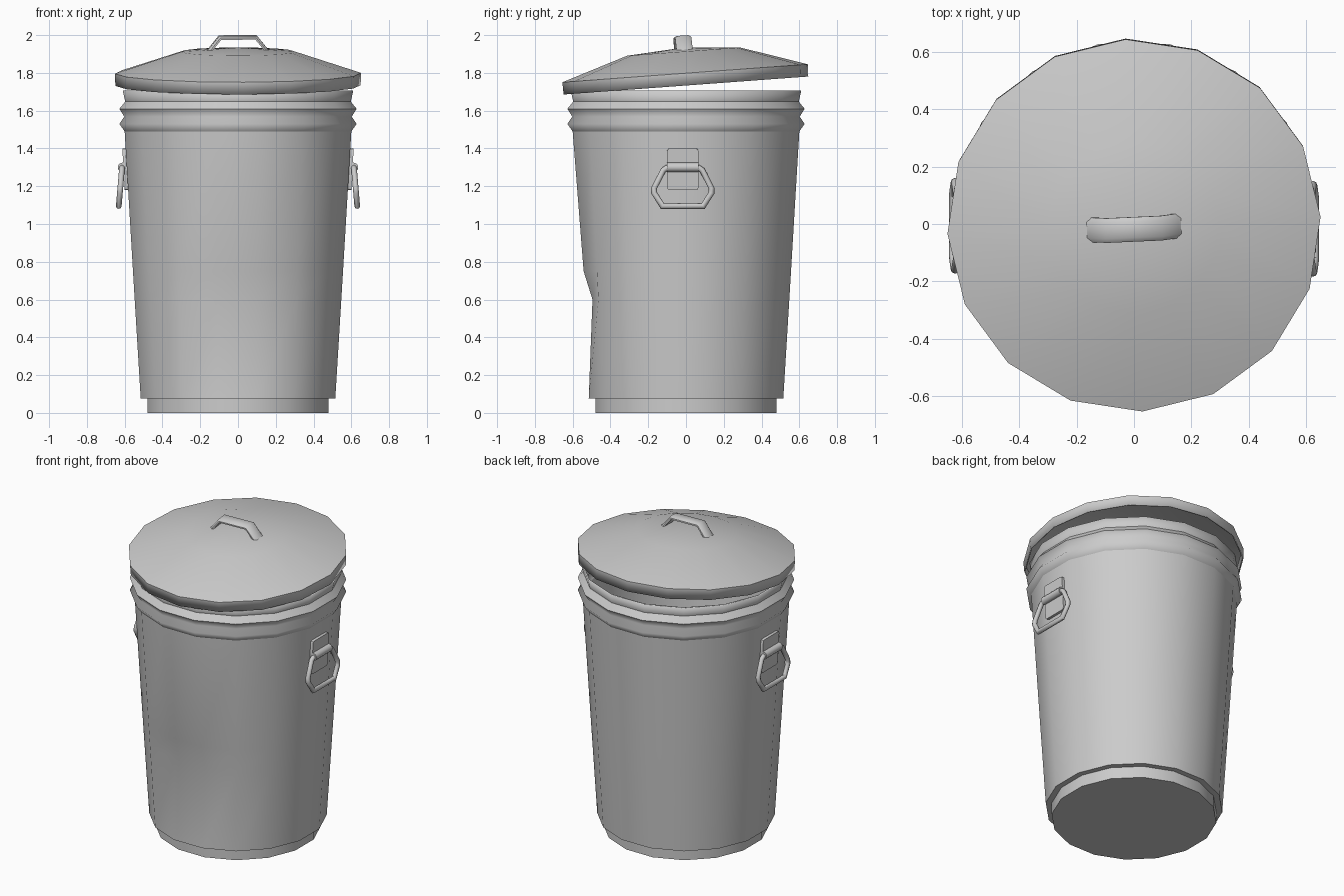
import bpy, bmesh
from math import radians, cos, sin, pi
from mathutils import Matrix, Vector

if "Cube" in bpy.data.objects:
    bpy.data.objects.remove(bpy.data.objects["Cube"])

SIDES = 16


def finish(name, bm, angle=35, matrix=None, recalc=True):
    if recalc:
        bmesh.ops.recalc_face_normals(bm, faces=bm.faces)
    mesh = bpy.data.meshes.new(name)
    bm.to_mesh(mesh)
    bm.free()
    ob = bpy.data.objects.new(name, mesh)
    bpy.context.collection.objects.link(ob)
    if matrix:
        ob.matrix_world = matrix
    bpy.ops.object.select_all(action='DESELECT')
    ob.select_set(True)
    bpy.context.view_layer.objects.active = ob
    bpy.ops.object.shade_smooth_by_angle(angle=radians(angle))
    return ob


def lathe(profile, start, sharp=()):
    """Rings of (radius, z); radius 0 closes to a pole, faces point outward going up."""
    bm = bmesh.new()
    rings = []
    for r, z in profile:
        if r == 0:
            rings.append([bm.verts.new((0, 0, z))] * SIDES)
        else:
            rings.append([bm.verts.new((r * cos(a), r * sin(a), z))
                          for a in (start + 2 * pi * i / SIDES for i in range(SIDES))])
    for a, b in zip(rings, rings[1:]):
        for i in range(SIDES):
            j = (i + 1) % SIDES
            bm.faces.new(dict.fromkeys((a[i], a[j], b[j], b[i])))
    for k in sharp:
        for i in range(SIDES):
            bm.edges.get((rings[k][i], rings[k][(i + 1) % SIDES])).smooth = False
    return bm


def thicken(ob, amount):
    mod = ob.modifiers.new("thickness", 'SOLIDIFY')
    mod.thickness = amount
    mod.offset = -1


# Bin body: flats face the axes, so the read-off half widths become corner radii
flat = cos(pi / SIDES)
half_widths = [(0, 0), (.48, 0), (.48, .075), (.515, .075), (.547, .6), (.556, .75),
               (.60, 1.49), (.628, 1.53), (.602, 1.568), (.628, 1.61), (.597, 1.648), (.61, 1.705)]
bm = lathe([(w / flat, z) for w, z in half_widths], pi / SIDES, sharp=(6, 10))

# Dent in the front panel
for v in bm.verts:
    if v.co.y < -.5 and abs(v.co.x) < .15:
        if abs(v.co.z - .6) < .01:
            v.co.y += .052
        elif abs(v.co.z - .75) < .01:
            v.co.y += .014
thicken(finish("bin_body", bm, 70, recalc=False), .01)

# Lid, tilted open at the back
tilt = (Matrix.Translation((0, -.005, 1.798)) @ Matrix.Rotation(radians(4.2), 4, 'X')
        @ Matrix.Rotation(radians(2.6), 4, 'Z'))
bm = lathe([(.65, -.065), (.652, 0), (.30, .115), (0, .136)], 0)
thicken(finish("lid", bm, 35, tilt, recalc=False), .008)

# Lid handle: flat rounded strap bent along a path in XZ
half = [(.178, .103), (.15, .122), (.095, .190)]
path = [Vector((-x, 0, z)) for x, z in half] + [Vector((x, 0, z)) for x, z in reversed(half)]
section = [(-.043, -.009), (-.043, .0), (-.028, .010), (.028, .010), (.043, .0), (.043, -.009)]
bm = bmesh.new()
rings = []
for i, p in enumerate(path):
    d0 = (p - path[max(i - 1, 0)]).normalized()
    d1 = (path[min(i + 1, len(path) - 1)] - p).normalized()
    t = (d0 + d1).normalized()
    n = Vector((-t.z, 0, t.x))
    stretch = 1 / max(t.dot(d1 if d1.length else d0), .5)
    rings.append([bm.verts.new(p + n * h * stretch + Vector((0, w, 0))) for w, h in section])
for a, b in zip(rings, rings[1:]):
    for i in range(len(section)):
        j = (i + 1) % len(section)
        bm.faces.new((a[i], a[j], b[j], b[i]))
bm.faces.new(rings[0])
bm.faces.new(rings[-1])
finish("lid_handle", bm, 50, tilt)


# Side handles: mounting plate, hinge sleeve and hanging ring
def side_handle(side, label, y0):
    lean = Matrix.Rotation(radians(3.4) * side, 4, 'Y')
    bm = bmesh.new()
    bmesh.ops.create_cube(bm, size=1, matrix=Matrix.Diagonal((.024, .165, .22, 1)))
    corners = [e for e in bm.edges if abs(e.verts[0].co.x - e.verts[1].co.x) > .01]
    bmesh.ops.bevel(bm, geom=corners, offset=.012, segments=2, profile=.5, affect='EDGES')
    finish(f"{label}_handle_plate", bm, 35, Matrix.Translation((side * .594, y0, 1.29)) @ lean)

    bm = bmesh.new()
    bmesh.ops.create_cone(bm, cap_ends=True, segments=10, radius1=.025, radius2=.025, depth=.165,
                          matrix=Matrix.Rotation(pi / 2, 4, 'X'))
    finish(f"{label}_handle_hinge", bm, 40, Matrix.Translation((side * .612, y0, 1.3)))

    right = [(.085, 1.297), (.103, 1.285), (.152, 1.19), (.152, 1.165), (.108, 1.095)]
    outline = right + [(-y, z) for y, z in reversed(right)]
    bm = bmesh.new()
    rings = []
    centre = Vector((0, 0, 1.2))
    for i, (y, z) in enumerate(outline):
        p = Vector((0, y, z))
        prev = Vector((0, *outline[i - 1]))
        nxt = Vector((0, *outline[(i + 1) % len(outline)]))
        t = ((p - prev).normalized() + (nxt - p).normalized()).normalized()
        n = Vector((0, t.z, -t.y))
        stretch = 1 / t.dot((nxt - p).normalized())
        offset = Vector((side * (.614 + (1.297 - z) * .085), y0, 0))
        rings.append([bm.verts.new(p + offset + n * (.015 * stretch * cos(k * pi / 4))
                                   + Vector((.015 * sin(k * pi / 4), 0, 0))) for k in range(8)])
    for i, a in enumerate(rings):
        b = rings[(i + 1) % len(rings)]
        for k in range(8):
            m = (k + 1) % 8
            bm.faces.new((a[k], a[m], b[m], b[k]))
    finish(f"{label}_handle_ring", bm, 50)


side_handle(1, "right", -.017)
side_handle(-1, "left", -.006)
